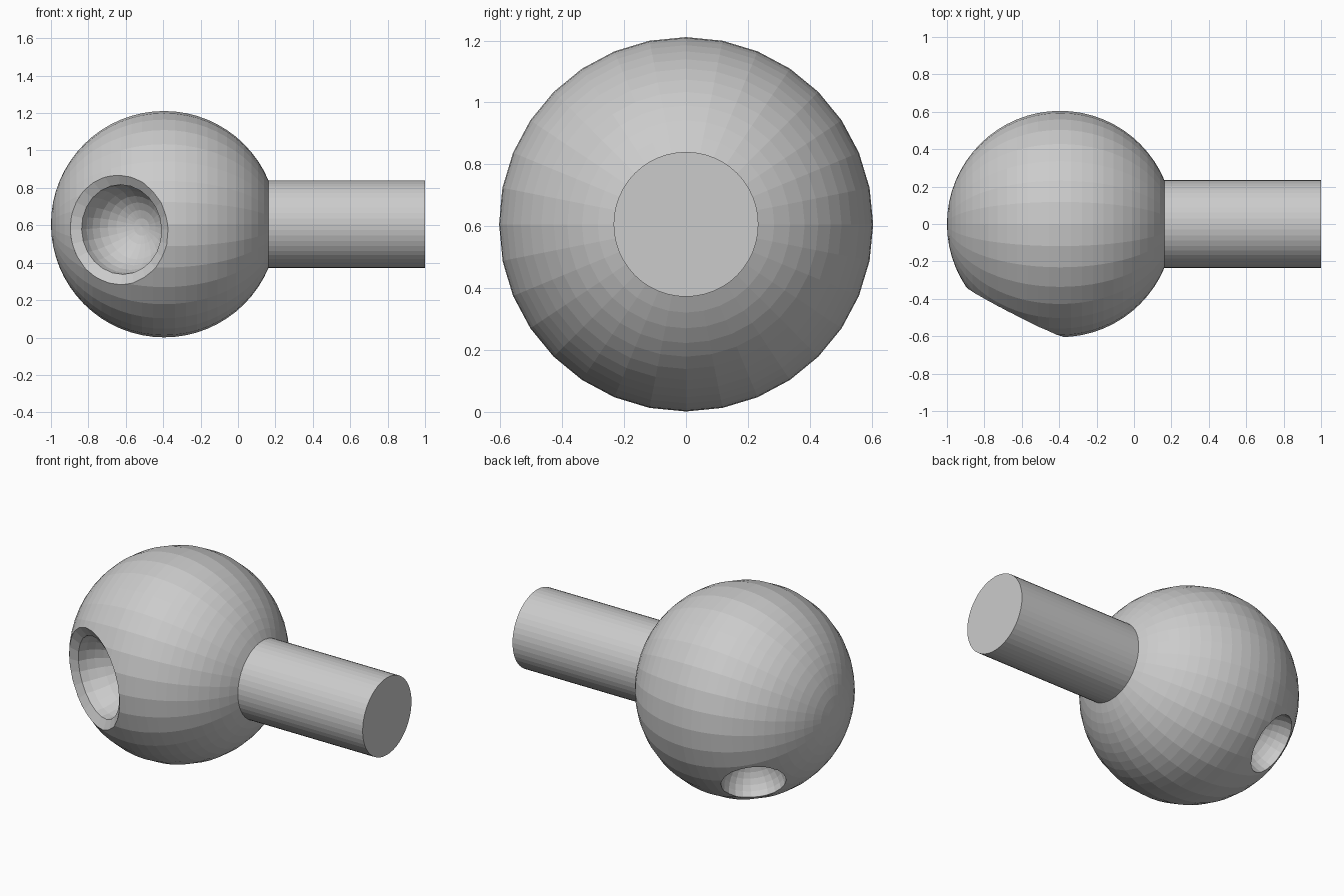
import bpy, bmesh
from math import sin, cos, pi
from mathutils import Vector, Matrix

if "Cube" in bpy.data.objects:
    bpy.data.objects.remove(bpy.data.objects["Cube"])

CENTRE = Vector((-0.395, 0.0, 0.606))
RADIUS = 0.605


def lathe(name, profile, axis, sides, origin=CENTRE):
    """Spin (radius, height) points around an axis through origin."""
    bm = bmesh.new()
    verts = [bm.verts.new((r, 0, h)) for r, h in profile]
    edges = [bm.edges.new(p) for p in zip(verts, verts[1:])]
    bmesh.ops.spin(bm, geom=verts + edges, cent=(0, 0, 0), axis=(0, 0, 1),
                   angle=2 * pi, steps=sides, use_duplicate=False)
    bmesh.ops.remove_doubles(bm, verts=bm.verts, dist=1e-5)
    bmesh.ops.recalc_face_normals(bm, faces=bm.faces)
    mesh = bpy.data.meshes.new(name)
    bm.to_mesh(mesh)
    bm.free()
    obj = bpy.data.objects.new(name, mesh)
    bpy.context.collection.objects.link(obj)
    rot = Vector(axis).normalized().to_track_quat('Z', 'Y').to_matrix().to_4x4()
    obj.matrix_world = Matrix.Translation(origin) @ rot
    return obj


def bowl(radius, height, steps=8):
    """Lower half circle, from the bottom out to the rim."""
    return [(radius * sin(i * pi / 2 / steps), height - radius * cos(i * pi / 2 / steps))
            for i in range(steps + 1)]


# Ball, with its poles along the handle
ball = lathe("ball", [(RADIUS * sin(i * pi / 32), -RADIUS * cos(i * pi / 32))
                      for i in range(33)], (1, 0, 0), 32)

# Large chamfered socket at the front left, small socket low at the back left
large = lathe("large_socket_cutter",
              bowl(0.24, 0.5) + [(0.295, 0.528), (0.295, 0.75), (0, 0.75)],
              (-0.455, -0.889, -0.057), 24)
small = lathe("small_socket_cutter",
              bowl(0.18, 0.575) + [(0.18, 0.75), (0, 0.75)],
              (-0.522, 0.602, -0.606), 24)

for cutter in (large, small):
    mod = ball.modifiers.new(cutter.name, 'BOOLEAN')
    mod.operation = 'DIFFERENCE'
    mod.solver = 'EXACT'
    mod.object = cutter
    cutter.hide_render = True
    cutter.display_type = 'WIRE'

# Apply the cuts and drop the cutters
bpy.context.view_layer.update()
cut = bpy.data.meshes.new_from_object(
    ball.evaluated_get(bpy.context.evaluated_depsgraph_get()))
ball.modifiers.clear()
ball.data = cut
for cutter in (large, small):
    bpy.data.objects.remove(cutter)

# Round handle, starting just inside the ball
handle = lathe("handle", [(0, 0.54), (0.234, 0.54), (0.234, 1.395), (0, 1.395)],
               (1, 0, 0), 48)
